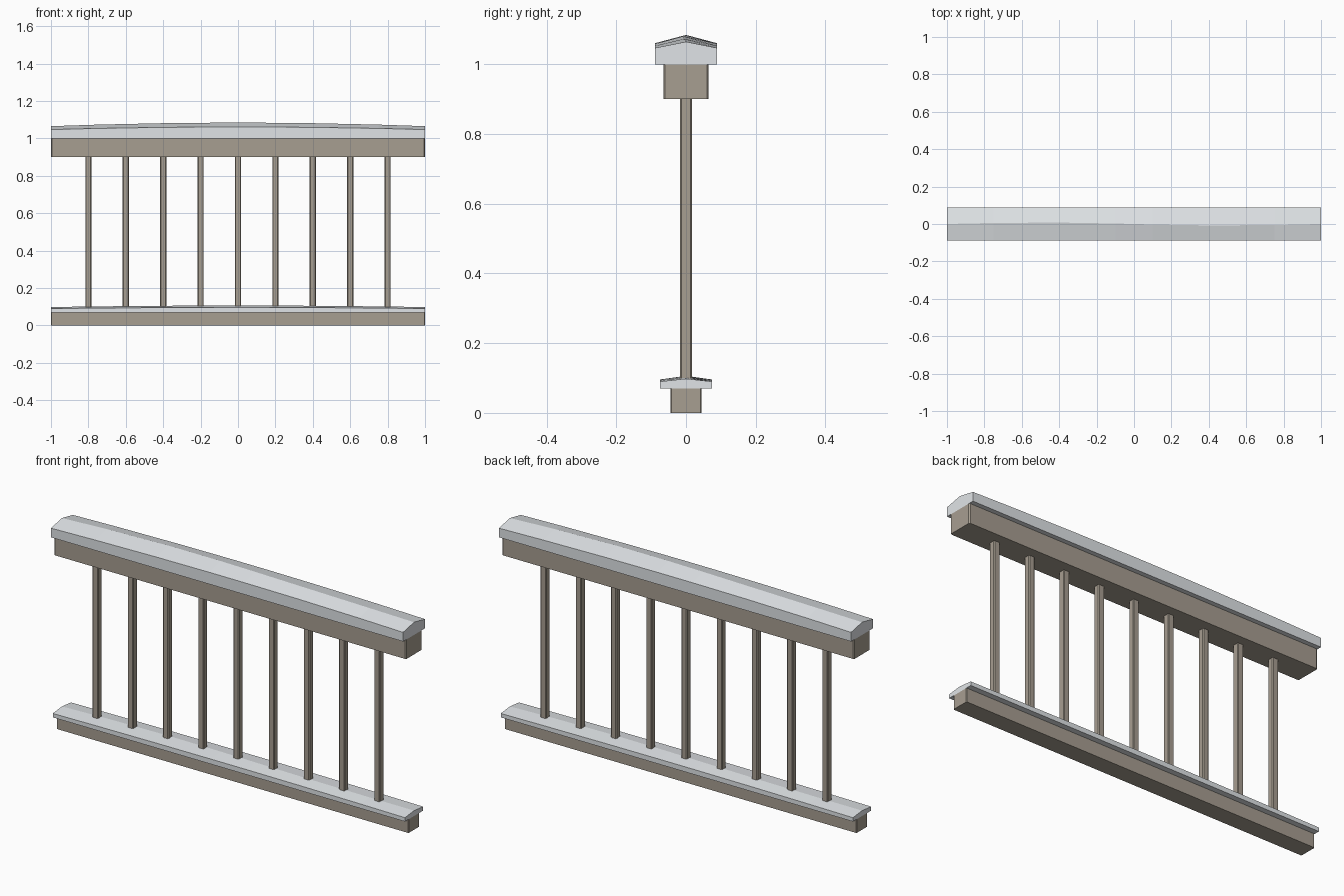
import bpy
import bmesh
import math

if "Cube" in bpy.data.objects:
    bpy.data.objects.remove(bpy.data.objects["Cube"])


def material(name, rgb):
    m = bpy.data.materials.new(name)
    m.diffuse_color = (*rgb, 1.0)
    m.use_nodes = True
    m.node_tree.nodes["Principled BSDF"].inputs["Base Color"].default_value = m.diffuse_color
    return m


WOOD = material("weathered wood", (0.386, 0.342, 0.283))
SNOW = material("pale cap", (0.753, 0.783, 0.807))


def finish(bm, name, mat):
    bmesh.ops.recalc_face_normals(bm, faces=bm.faces[:])
    mesh = bpy.data.meshes.new(name)
    bm.to_mesh(mesh)
    bm.free()
    mesh.materials.append(mat)
    obj = bpy.data.objects.new(name, mesh)
    bpy.context.collection.objects.link(obj)
    return obj


def beam(name, x, width, depth, z0, z1, chamfer):
    """Upright-edge chamfered box."""
    bm = bmesh.new()
    bmesh.ops.create_cube(bm, size=1)
    for v in bm.verts:
        v.co = (x + v.co.x * width, v.co.y * depth, z0 + (v.co.z + 0.5) * (z1 - z0))
    upright = [e for e in bm.edges if abs(e.verts[0].co.z - e.verts[1].co.z) > 1e-4]
    bmesh.ops.bevel(bm, geom=upright, offset=chamfer, segments=1, affect='EDGES')
    return finish(bm, name, WOOD)


def cap(name, half, z0, edge, ridge, edge_rise, ridge_rise):
    """Pitched cap, slightly arched along x with a wandering ridge."""
    bm = bmesh.new()
    rings = []
    for x in (-1, -0.75, -0.4, -0.1, 0.1, 0.4, 0.75, 1):
        arch = 1 - x * x
        ze = edge + edge_rise * arch
        zr = ridge + ridge_rise * arch
        yr = -0.008 * math.sin(math.pi * x)
        profile = [(-half, z0), (-half, ze), (yr, zr), (half, ze), (half, z0)]
        rings.append([bm.verts.new((x, y, z)) for y, z in profile])
    for a, b in zip(rings, rings[1:]):
        for i in range(5):
            j = (i + 1) % 5
            bm.faces.new((a[i], a[j], b[j], b[i]))
    bm.faces.new(rings[0])
    bm.faces.new(rings[-1])
    return finish(bm, name, SNOW)


# Rails
beam("top_rail", 0, 2.0, 0.13, 0.90, 1.0, 0.005)
beam("bottom_rail", 0, 2.0, 0.09, 0.0, 0.07, 0.004)

# Caps on the rails
cap("top_cap", 0.089, 1.0, 1.047, 1.065, 0.014, 0.019)
cap("bottom_cap", 0.074, 0.07, 0.09, 0.098, 0.006, 0.008)

# Balusters
for i in range(9):
    beam(f"baluster_{i + 1}", -0.8 + 0.2 * i, 0.033, 0.033, 0.06, 0.91, 0.004)
